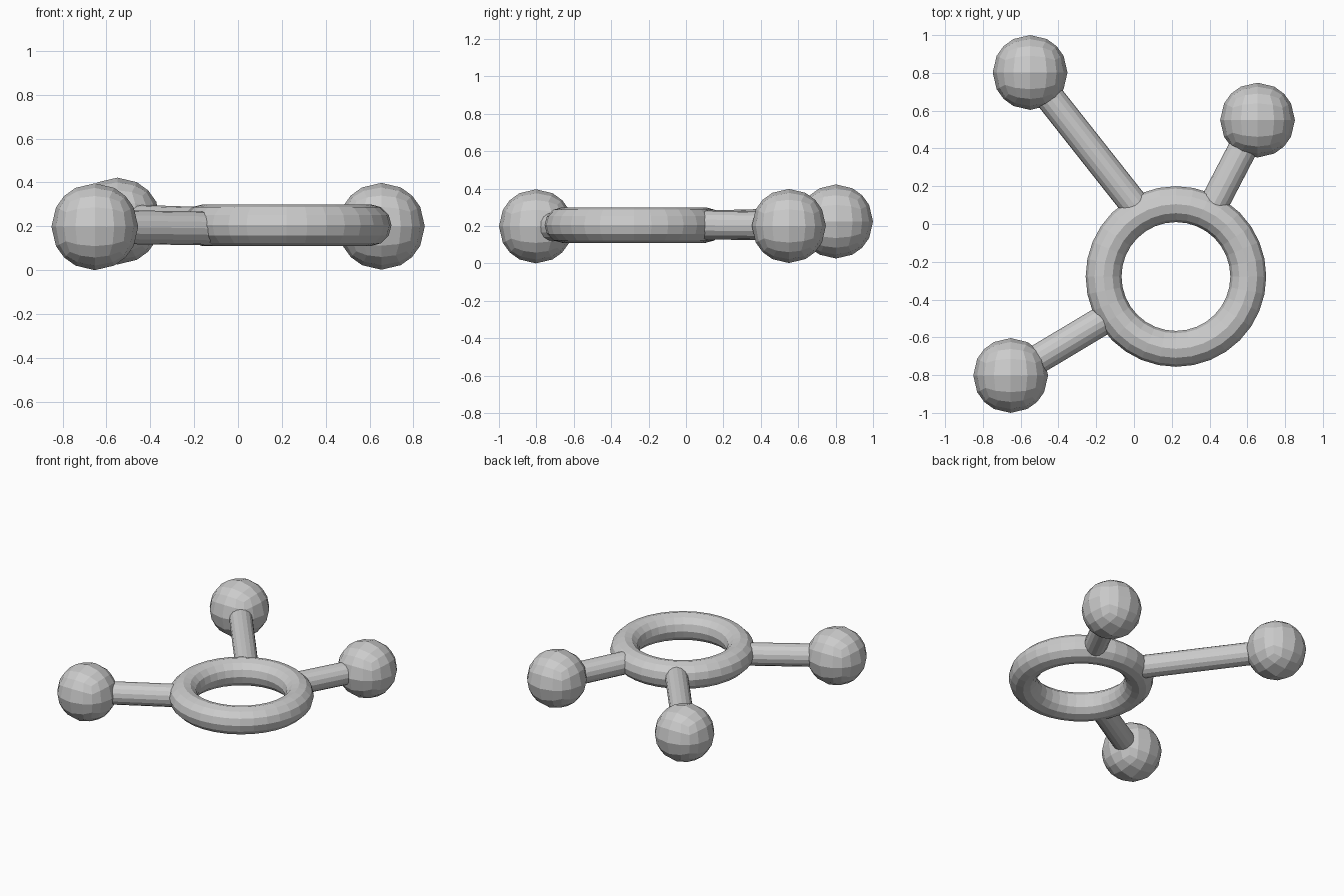
import bpy
import bmesh
from mathutils import Vector

if "Cube" in bpy.data.objects:
    bpy.data.objects.remove(bpy.data.objects["Cube"])

BALL_R = 0.198
ROD_R = 0.077


def make_object(name, bm, location=(0, 0, 0)):
    mesh = bpy.data.meshes.new(name)
    bm.to_mesh(mesh)
    bm.free()
    obj = bpy.data.objects.new(name, mesh)
    obj.location = location
    bpy.context.collection.objects.link(obj)
    return obj


def ball(name, centre):
    # cube split 4 x 4 per side and pushed out to a sphere
    bm = bmesh.new()
    bmesh.ops.create_cube(bm, size=2)
    bmesh.ops.subdivide_edges(bm, edges=bm.edges[:], cuts=3, use_grid_fill=True)
    for v in bm.verts:
        v.co = v.co.normalized() * BALL_R
    return make_object(name, bm, centre)


def rod(name, start, end):
    start, end = Vector(start), Vector(end)
    axis = end - start
    bm = bmesh.new()
    bmesh.ops.create_cone(bm, cap_ends=True, segments=16, radius1=ROD_R,
                          radius2=ROD_R, depth=axis.length)
    obj = make_object(name, bm, (start + end) / 2)
    obj.rotation_mode = 'QUATERNION'
    obj.rotation_quaternion = axis.to_track_quat('Z', 'Y')
    return obj


# ring
bpy.ops.mesh.primitive_torus_add(major_segments=32, minor_segments=12,
                                 major_radius=0.383, minor_radius=0.095,
                                 location=(0.222, -0.278, 0.205))
bpy.context.object.name = "ring"

# balls, each joined to the ring by a rod
arms = {
    "front_left": ((-0.653, -0.802, 0.198), (-0.115, -0.48, 0.19)),
    "back_left": ((-0.55, 0.802, 0.224), (0.02, 0.08, 0.205)),
    "back_right": ((0.654, 0.55, 0.20), (0.41, 0.08, 0.205)),
}
for side, (centre, joint) in arms.items():
    ball(side + "_ball", centre)
    rod(side + "_rod", centre, joint)
